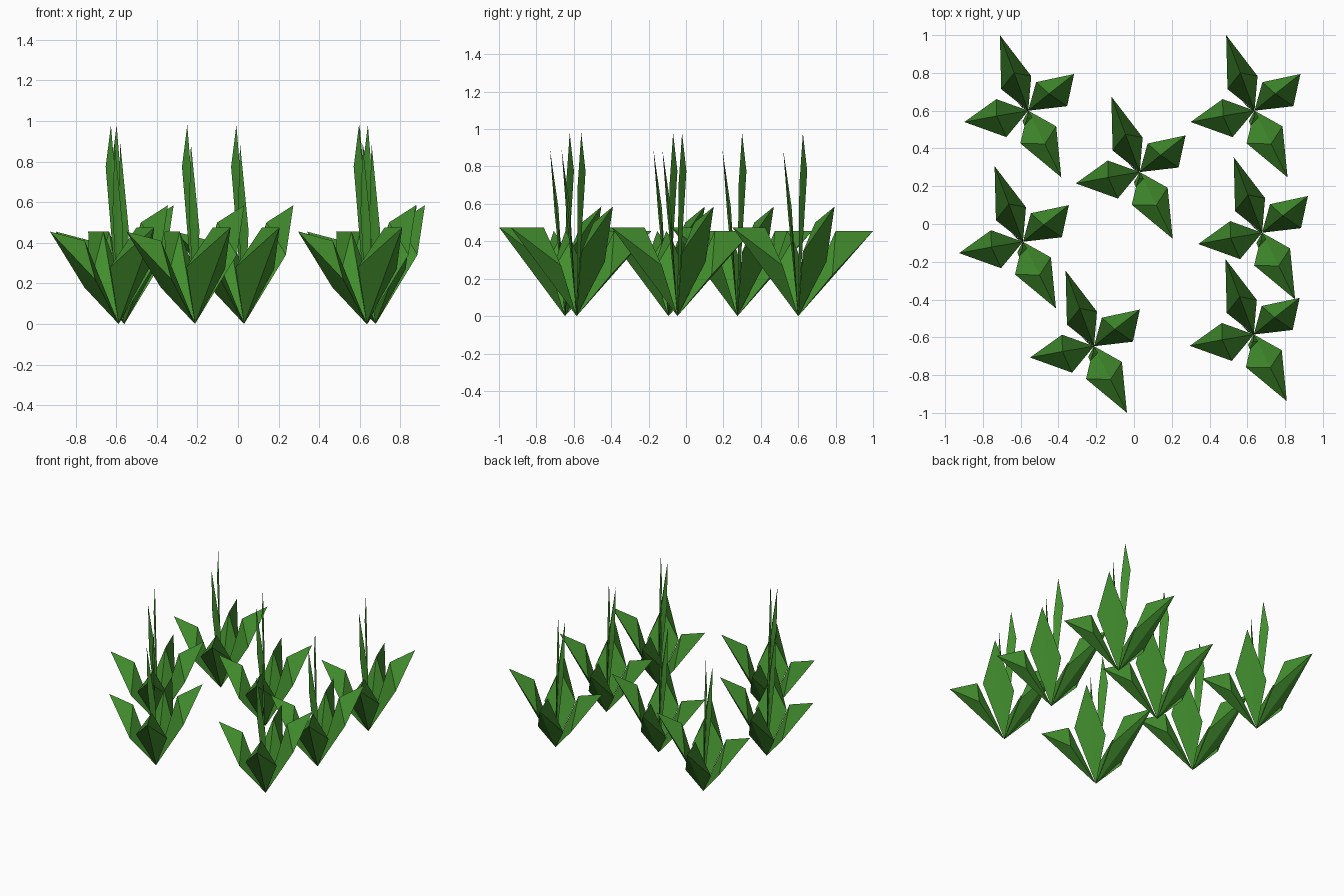
import bpy
from mathutils import Vector

cube = bpy.data.objects.get("Cube")
if cube:
    bpy.data.objects.remove(cube, do_unlink=True)

# Single leaf green
green = bpy.data.materials.new("leaf_green")
green.use_nodes = True
colour = (0.055, 0.27, 0.027, 1)
green.diffuse_color = colour
bsdf = next(n for n in green.node_tree.nodes if n.type == "BSDF_PRINCIPLED")
bsdf.inputs["Base Color"].default_value = colour


def leaf_mesh(name, tip, left, right, ridge):
    """Solid leaf: raised ridge on top, shallow keel from root to tip below."""
    points = [Vector((0, 0, 0)), tip, left, right, ridge]
    top = [(0, 4, 2), (0, 3, 4), (2, 4, 1), (4, 3, 1)]
    underside = [(0, 2, 1), (0, 1, 3)]
    mesh = bpy.data.meshes.new(name)
    mesh.from_pydata(points, [], top + underside)
    mesh.materials.append(green)
    return mesh


# Each leaf grows from the root: tip, left side, right side, ridge
leaves = {
    "back_leaf": ((-.15, .40, .455), (-.143, .114, .19), (.016, .183, .22), (-.075, .20, .455)),
    "left_leaf": ((.243, .194, .585), (.042, .151, .29), (.206, .024, .34), (.11, .09, .50)),
    "front_leaf": ((.175, -.353, .475), (.148, -.083, .27), (-.042, -.173, .28), (.088, -.176, .475)),
    "right_leaf": ((-.338, -.06, .455), (-.116, -.14, .22), (-.169, .061, .18), (-.167, -.028, .41)),
    "tall_blade": ((-.038, .025, .98), (-.064, .048, .775), (-.015, .006, .70), (-.03, .015, .72)),
    "short_blade": ((-.02, -.08, .89), (-.03, -.055, .55), (.022, -.035, .46), (-.003, -.035, .58)),
}
meshes = {name: leaf_mesh(name, *points) for name, points in leaves.items()}

# Seven identical plants share the leaf meshes
roots = [(-.56, .60), (.638, .60), (.03, .275), (-.588, -.094),
         (.678, -.046), (-.212, -.647), (.634, -.585)]
for number, (x, y) in enumerate(roots, 1):
    for name, mesh in meshes.items():
        leaf = bpy.data.objects.new(f"plant_{number}_{name}", mesh)
        leaf.location = (x, y, 0)
        bpy.context.collection.objects.link(leaf)
